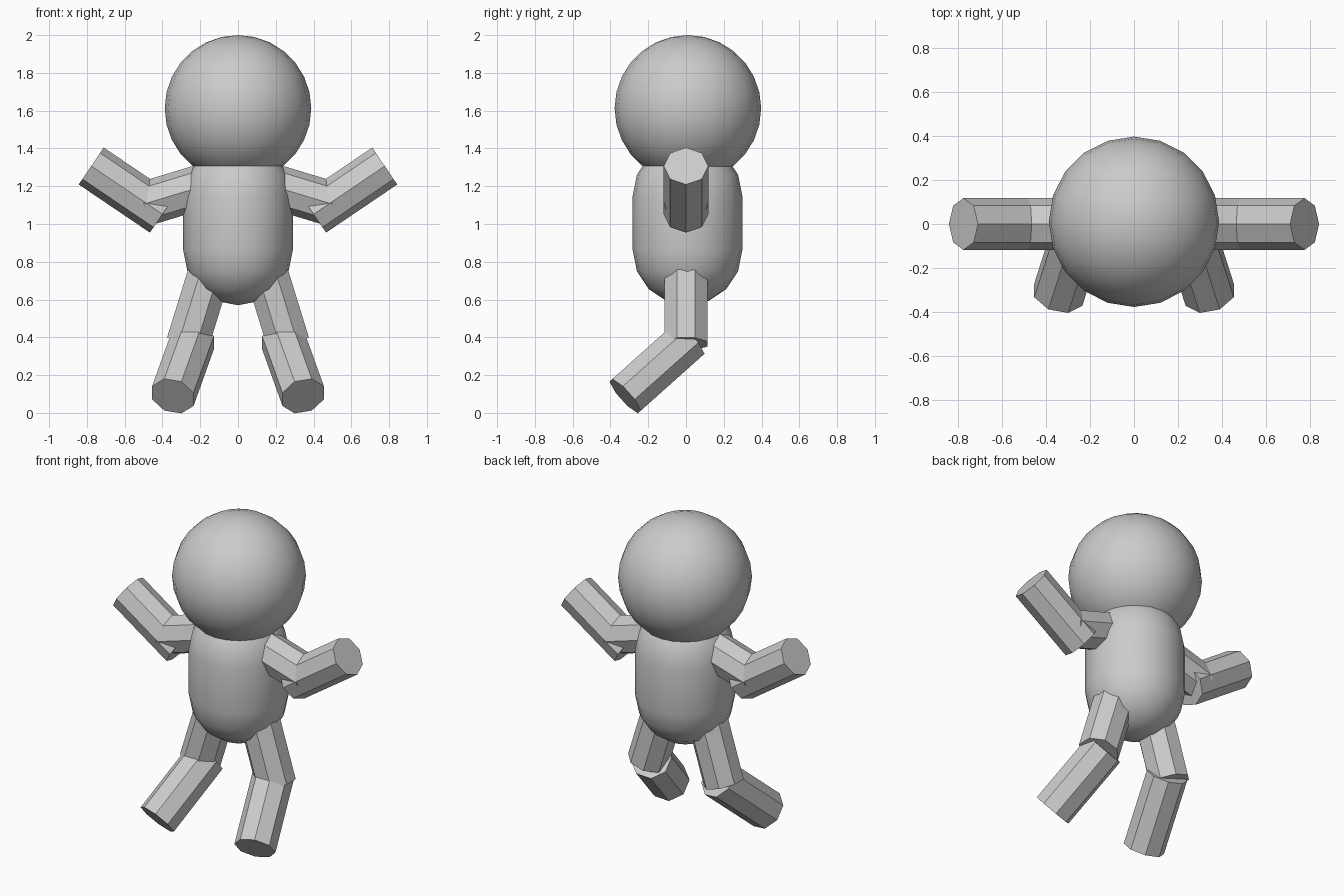
import bpy, bmesh
from math import sin, cos, pi
from mathutils import Vector

if "Cube" in bpy.data.objects:
    bpy.data.objects.remove(bpy.data.objects["Cube"])

SIDES = 20  # segments around head and torso


def make_object(name, bm, smooth=False):
    bmesh.ops.recalc_face_normals(bm, faces=bm.faces[:])
    for f in bm.faces:
        f.smooth = smooth
    mesh = bpy.data.meshes.new(name)
    bm.to_mesh(mesh)
    bm.free()
    obj = bpy.data.objects.new(name, mesh)
    bpy.context.collection.objects.link(obj)
    return obj


def lathe(name, profile, y):
    """Closed surface of revolution; the first and last points are poles."""
    bm = bmesh.new()
    bottom = bm.verts.new((0, y, profile[0][1]))
    top = bm.verts.new((0, y, profile[-1][1]))
    rings = [[bm.verts.new((r * sin(2 * pi * i / SIDES), y + r * cos(2 * pi * i / SIDES), z))
              for i in range(SIDES)] for r, z in profile[1:-1]]
    for i in range(SIDES):
        j = (i + 1) % SIDES
        bm.faces.new((bottom, rings[0][i], rings[0][j]))
        bm.faces.new((top, rings[-1][i], rings[-1][j]))
        for a, b in zip(rings, rings[1:]):
            bm.faces.new((a[i], a[j], b[j], b[i]))
    return make_object(name, bm, True)


def limb(name, start, end, radius, ref, turn):
    """Flat-shaded octagonal prism between two points."""
    start, end = Vector(start), Vector(end)
    axis = (end - start).normalized()
    u = Vector(ref)
    u = (u - axis * u.dot(axis)).normalized()
    v = axis.cross(u)
    bm = bmesh.new()
    rings = []
    for p in (start, end):
        rings.append([bm.verts.new(p + radius * (u * cos(turn + i * pi / 4) + v * sin(turn + i * pi / 4)))
                      for i in range(8)])
        bm.faces.new(rings[-1])
    for i in range(8):
        j = (i + 1) % 8
        bm.faces.new((rings[0][i], rings[0][j], rings[1][j], rings[1][i]))
    return make_object(name, bm)


# Head
lathe("head", [(0.388 * sin(pi * k / 14), 1.612 - 0.388 * cos(pi * k / 14)) for k in range(15)], 0.01)

# Torso: capsule
R = 0.29
torso = [(R * sin(pi * k / 8), 0.86 - R * cos(pi * k / 8)) for k in range(5)]
torso += [(R * sin(pi * k / 8), 1.15 - R * cos(pi * k / 8)) for k in range(4, 9)]
lathe("torso", torso, 0.008)

# Arms and legs, mirrored left and right
for side, s in (("right", 1), ("left", -1)):
    limb(f"{side}_upper_arm", (s * 0.12, 0, 1.22), (s * 0.50, 0, 1.105), 0.118, (0, 1, 0), 0)
    limb(f"{side}_forearm", (s * 0.40, 0, 1.052), (s * 0.777, 0, 1.307), 0.118, (0, 1, 0), 0)
    limb(f"{side}_thigh", (s * 0.157, 0, 0.725), (s * 0.268, 0, 0.365), 0.122, (0, 1, 0), pi / 8)
    limb(f"{side}_shin", (s * 0.237, 0.015, 0.39), (s * 0.345, -0.322, 0.089), 0.122, (1, 0, 0), pi / 8)
